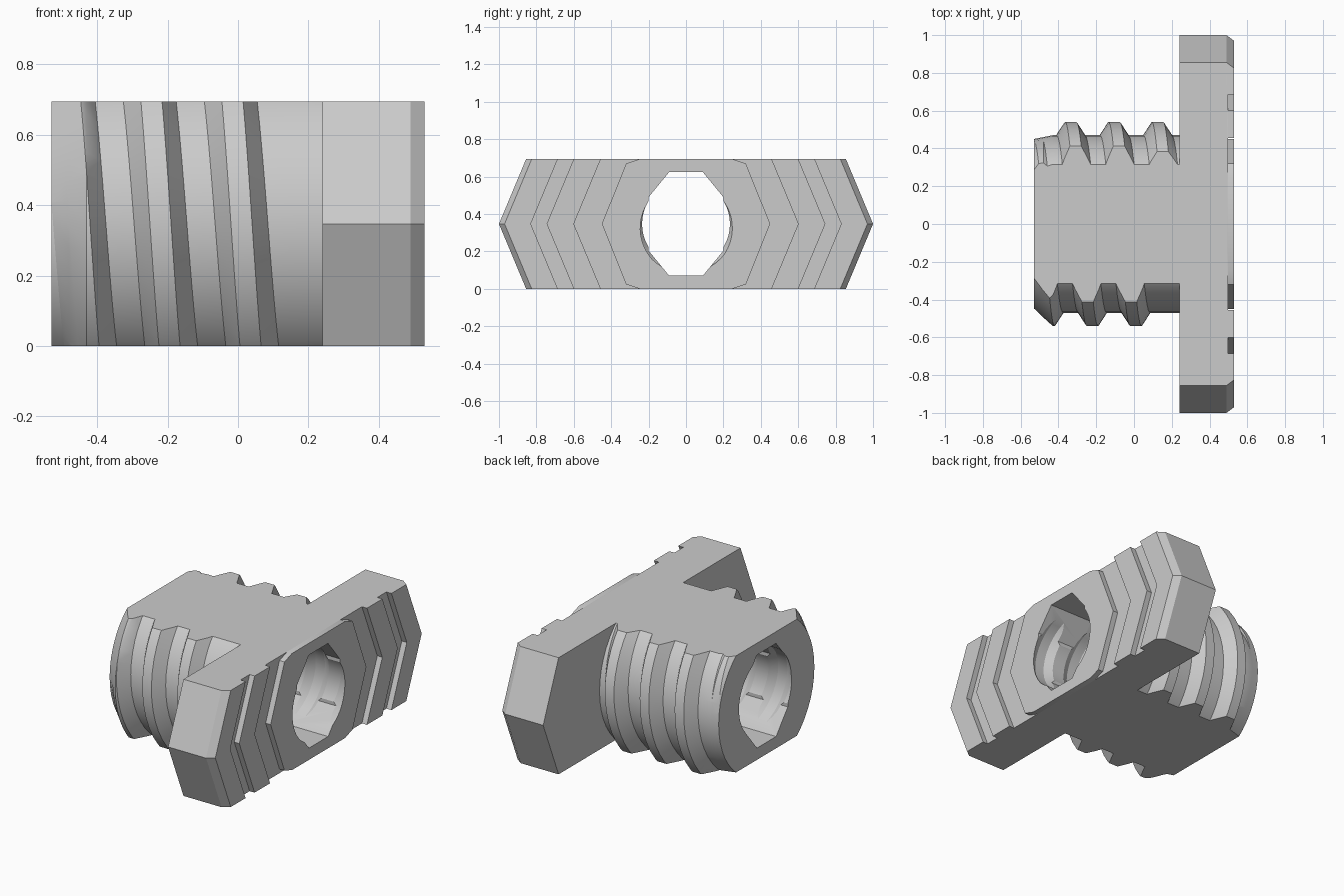
import bpy, bmesh, math

cube = bpy.data.objects.get("Cube")
if cube:
    bpy.data.objects.remove(cube, do_unlink=True)

H = 0.347           # half height, also the axis height
PITCH = 0.23
STEPS = 48

grey = bpy.data.materials.new("light_grey")
grey.use_nodes = True
colour = (0.6, 0.6, 0.6, 1)
grey.diffuse_color = colour
grey.node_tree.nodes["Principled BSDF"].inputs["Base Color"].default_value = colour


def finish(bm, name):
    """Turn a bmesh into an object resting on the axis height."""
    bmesh.ops.recalc_face_normals(bm, faces=bm.faces)
    mesh = bpy.data.meshes.new(name)
    bm.to_mesh(mesh)
    bm.free()
    mesh.materials.append(grey)
    obj = bpy.data.objects.new(name, mesh)
    obj.location.z = H
    bpy.context.collection.objects.link(obj)
    return obj


def prism(name, outline, x0, x1):
    """Extrude a y-z outline along x."""
    bm = bmesh.new()
    face = bm.faces.new([bm.verts.new((x0, y, z)) for y, z in outline])
    new = bmesh.ops.extrude_face_region(bm, geom=[face])["geom"]
    for v in new:
        if isinstance(v, bmesh.types.BMVert):
            v.co.x = x1
    return finish(bm, name)


def cut(bm, co, normal, keep_all=False):
    geom = bm.verts[:] + bm.edges[:] + bm.faces[:]
    bmesh.ops.bisect_plane(bm, geom=geom, plane_co=co, plane_no=normal,
                           clear_outer=not keep_all)


def cap(bm):
    edges = [e for e in bm.edges if e.is_boundary]
    bmesh.ops.holes_fill(bm, edges=edges, sides=0)


def thread(root, crest, x0, x1, fade_at):
    """Helical thread surface around x, trimmed and capped at x0 and x1."""
    bm = bmesh.new()
    rows = []
    for t in range(-4 * STEPS, 4 * STEPS + 1):
        a = math.tau * t / STEPS
        c = -0.105 + PITCH * t / STEPS
        fade = max(0, min(1, (fade_at - c) / 0.07))
        top = root + (crest - root) * fade
        rows.append([bm.verts.new((c + dx, r * math.cos(a), r * math.sin(a)))
                     for dx, r in ((-0.075, root), (-0.03, top), (0.03, top), (0.075, root))])
    for i in range(len(rows) - 1):
        a, b = rows[i], rows[i + 1]
        for m in range(3):
            bm.faces.new((a[m], a[m + 1], b[m + 1], b[m]))
        if i + 1 + STEPS < len(rows):
            bm.faces.new((a[3], rows[i + STEPS][0], rows[i + 1 + STEPS][0], b[3]))
    cut(bm, (x0, 0, 0), (-1, 0, 0))
    cut(bm, (x1, 0, 0), (1, 0, 0))
    return bm


def subtract(target, cutters):
    for c in cutters:
        mod = target.modifiers.new("cut", 'BOOLEAN')
        mod.operation = 'DIFFERENCE'
        mod.solver = 'EXACT'
        mod.object = c
        bpy.context.view_layer.objects.active = target
        bpy.ops.object.modifier_apply(modifier=mod.name)


# Threaded shank with a tapered lead-in and flat top and bottom
bm = thread(0.47, 0.54, -0.53, 0.24, 0.2)
for x in (-0.48, -0.43):
    cut(bm, (x, 0, 0), (1, 0, 0), keep_all=True)
for v in bm.verts:
    if v.co.x < -0.43:
        r = math.hypot(v.co.y, v.co.z)
        s = (0.45 + (r - 0.45) * (v.co.x + 0.53) / 0.1) / r
        v.co.y *= s
        v.co.z *= s
cap(bm)
for side in (-1, 1):
    cut(bm, (0, 0, side * H), (0, 0, side))
    cap(bm)
shank = finish(bm, "threaded_shank")

# Six-sided head bar with sloped front edges at both ends
head = prism("head_bar", [(-0.855, -H), (0.855, -H), (1, 0),
                          (0.855, H), (-0.855, H), (-1, 0)], 0.24, 0.49)
bm = bmesh.new()
bm.from_mesh(head.data)
front = [f for f in bm.faces if f.calc_center_median().x > 0.48]
new = bmesh.ops.extrude_face_region(bm, geom=front)["geom"]
bmesh.ops.delete(bm, geom=front, context='FACES_ONLY')
for v in new:
    if isinstance(v, bmesh.types.BMVert):
        v.co.x = 0.53
        v.co.y -= math.copysign(0.03, v.co.y)
bmesh.ops.recalc_face_normals(bm, faces=bm.faces)
bm.to_mesh(head.data)
bm.free()

# Chevron grooves across the front of the head
grooves = []
Z = 0.36
for side in (-1, 1):
    for outer, inner in ((0.83, [(0.595, Z), (0.745, 0), (0.595, -Z)]),
                         (0.6, [(0.21, Z), (0.32, 0.323), (0.45, 0),
                                (0.32, -0.323), (0.21, -Z)])):
        line = [(outer - 0.15, -Z), (outer, 0), (outer - 0.15, Z)] + inner
        grooves.append(prism("groove_cutter", [(side * y, z) for y, z in line], 0.497, 0.6))

# Threaded bore with truncated peaks above and below
bm = thread(0.235, 0.262, -0.7, 0.7, 2)
cap(bm)
bore = finish(bm, "bore_cutter")
half = [(0.09, -0.277), (0.2, -0.143), (0.2, 0.143), (0.09, 0.277)]
peak = prism("peak_cutter", half + [(-y, -z) for y, z in half], -0.72, 0.72)

subtract(head, grooves + [peak, bore])
subtract(shank, [peak, bore])
for c in grooves + [peak, bore]:
    bpy.data.objects.remove(c, do_unlink=True)

# Smooth the round walls, keep the edges crisp
bpy.ops.object.select_all(action='DESELECT')
for obj in (shank, head):
    obj.select_set(True)
bpy.context.view_layer.objects.active = shank
bpy.ops.object.shade_smooth_by_angle(angle=math.radians(25))
